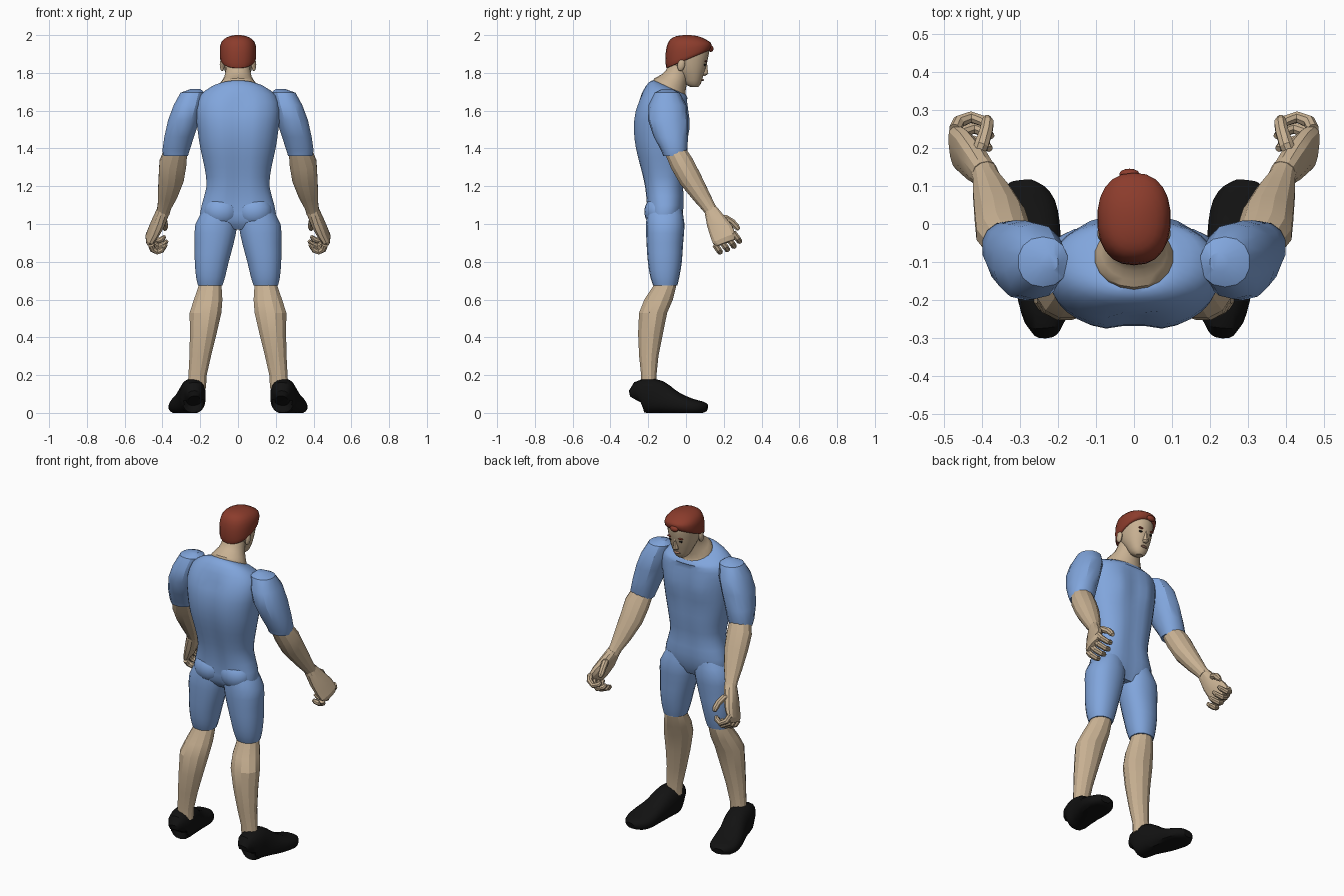
import bpy, bmesh, math
from mathutils import Vector, Matrix


def material(name, rgb):
    m = bpy.data.materials.new(name)
    m.diffuse_color = (*rgb, 1)
    return m


SUIT = material("blue cloth", (0.22, 0.38, 0.72))
SKIN = material("skin", (0.58, 0.44, 0.29))
HAIR = material("red hair", (0.26, 0.045, 0.025))
BLACK = material("black", (0.006, 0.006, 0.006))
LIPS = material("lips", (0.42, 0.22, 0.15))


def finish(name, bm, mat, mirror=False, angle=30):
    bmesh.ops.recalc_face_normals(bm, faces=bm.faces)
    me = bpy.data.meshes.new(name)
    bm.to_mesh(me)
    bm.free()
    me.materials.append(mat)
    ob = bpy.data.objects.new(name, me)
    bpy.context.collection.objects.link(ob)
    if mirror:
        mod = ob.modifiers.new("mirror", 'MIRROR')
        mod.use_clip = False
        mod.use_mirror_merge = False
    if angle:
        bpy.ops.object.select_all(action='DESELECT')
        ob.select_set(True)
        bpy.context.view_layer.objects.active = ob
        bpy.ops.object.shade_smooth_by_angle(angle=math.radians(angle))
    return ob


def refine(rings, sub):
    """Catmull-Rom interpolation of the ring values."""
    rows = [tuple(r) + (0,) * (6 - len(r)) for r in rings]
    out = []
    for i in range(len(rows) - 1):
        p = [rows[max(0, min(len(rows) - 1, i + k))] for k in (-1, 0, 1, 2)]
        for s in range(sub):
            t = s / sub
            out.append([0.5 * (2 * b + (c - a) * t + (2 * a - 5 * b + 4 * c - d) * t * t
                               + (3 * b - a - 3 * c + d) * t ** 3) for a, b, c, d in zip(*p)])
    return out + [list(rows[-1])]


def loft(name, rings, mat, n=14, sub=2, power=2.0, ref=None, mirror=False, angle=30, sculpt=None):
    """Rings are (x, y, z, radius, radius, slope); with ref they stand square to the path."""
    rows = refine(rings, sub)
    bm = bmesh.new()
    loops = []
    for i, (x, y, z, ra, rb, slope) in enumerate(rows):
        c = Vector((x, y, z))
        u, v = Vector((1, 0, 0)), Vector((0, 1, slope))
        if ref:
            a, b = rows[max(0, i - 1)], rows[min(len(rows) - 1, i + 1)]
            t = (Vector(b[:3]) - Vector(a[:3])).normalized()
            u = Vector(ref)
            u = (u - t * u.dot(t)).normalized()
            v = t.cross(u)
        loop = []
        for k in range(n):
            w = 2 * math.pi * (k + 0.5) / n
            ca, sa = math.cos(w), math.sin(w)
            ca = math.copysign(abs(ca) ** (2 / power), ca)
            sa = math.copysign(abs(sa) ** (2 / power), sa)
            p = c + u * (ra * ca) + v * (rb * sa)
            if sculpt:
                p = sculpt(p)
            loop.append(bm.verts.new(p))
        loops.append(loop)
    for a, b in zip(loops, loops[1:]):
        for k in range(n):
            bm.faces.new((a[k], a[(k + 1) % n], b[(k + 1) % n], b[k]))
    bm.faces.new(loops[0])
    bm.faces.new(loops[-1])
    return finish(name, bm, mat, mirror, angle)


def ball(name, loc, size, mat, mirror=False, tilt=0, seg=14):
    bm = bmesh.new()
    m = Matrix.Translation(loc) @ Matrix.Rotation(tilt, 4, 'X') @ Matrix.Diagonal((*size, 1))
    bmesh.ops.create_uvsphere(bm, u_segments=seg, v_segments=seg // 2 + 1, radius=1, matrix=m)
    return finish(name, bm, mat, mirror)


# torso, with a spine groove behind and a breastbone groove in front
def muscles(p):
    if p.z < 1.66:
        groove = math.exp(-(p.x / 0.045) ** 2)
        if p.y < -0.16:
            p.y += 0.02 * groove
        elif p.y > -0.06:
            p.y -= 0.012 * groove
            p.y += 0.012 * math.exp(-((abs(p.x) - 0.09) / 0.05) ** 2 - ((p.z - 1.53) / 0.07) ** 2)
    return p


loft("torso", [(0, -.11, .97, .10, .07), (0, -.115, 1.02, .195, .095), (0, -.11, 1.1, .193, .103),
               (0, -.117, 1.2, .167, .108), (0, -.123, 1.3, .178, .125), (0, -.132, 1.4, .2, .14),
               (0, -.134, 1.5, .215, .149), (0, -.129, 1.6, .225, .143), (0, -.112, 1.675, .205, .122, -.15),
               (0, -.095, 1.71, .15, .102, -.4), (0, -.086, 1.722, .1, .085, -.45)],
     SUIT, n=32, power=2.3, sculpt=muscles)
ball("buttock", (-.088, -.145, 1.065), (.095, .076, .085), SUIT, True, seg=18)

# shorts and sleeves
loft("thigh", [(-.1, -.112, 1.08, .08, .09), (-.115, -.11, 1.0, .112, .102), (-.126, -.112, .9, .105, .097),
               (-.139, -.112, .8, .091, .09), (-.145, -.112, .72, .078, .077), (-.147, -.11, .675, .066, .064)],
     SUIT, n=18, power=2.2, mirror=True)
loft("sleeve", [(-.225, -.1, 1.715, .025, .025), (-.24, -.1, 1.695, .066, .066), (-.262, -.098, 1.63, .08, .1),
                (-.287, -.096, 1.55, .085, .105), (-.312, -.08, 1.46, .08, .09), (-.328, -.062, 1.39, .074, .07),
                (-.33, -.06, 1.36, .066, .06)],
     SUIT, n=14, sub=1, power=2.2, mirror=True)

# bare lower legs and shoes
loft("lower_leg", [(-.146, -.11, .71, .055, .055), (-.148, -.113, .67, .063, .063), (-.158, -.145, .6, .078, .078),
                   (-.172, -.174, .53, .087, .077), (-.184, -.188, .42, .073, .068), (-.2, -.197, .3, .059, .053),
                   (-.214, -.197, .2, .05, .042), (-.218, -.197, .13, .05, .042)],
     SKIN, n=12, sub=1, mirror=True, angle=20)


def on_ground(p):
    p.z = max(p.z, 0.0)
    return p


loft("shoe", [(-.232, -.262, .07, .03, .04), (-.234, -.247, .087, .056, .08), (-.238, -.2, .09, .068, .092),
              (-.245, -.145, .083, .07, .088), (-.262, -.08, .058, .074, .068), (-.278, -.01, .04, .084, .05),
              (-.288, .05, .03, .081, .04), (-.295, .09, .03, .06, .03), (-.298, .112, .026, .03, .018)],
     BLACK, n=18, power=2.5, ref=(1, 0, 0), mirror=True, sculpt=on_ground)

# forearms and curled hands
loft("forearm", [(-.325, -.065, 1.4, .06, .055), (-.345, -.022, 1.32, .074, .064), (-.354, .022, 1.24, .069, .062),
                 (-.374, .08, 1.15, .053, .048), (-.39, .12, 1.09, .037, .037), (-.397, .14, 1.06, .036, .036)],
     SKIN, n=12, sub=1, ref=(1, 0, 0), mirror=True, angle=20)
loft("palm", [(-.394, .132, 1.075, .036, .034), (-.42, .162, 1.01, .055, .036), (-.446, .188, .96, .066, .03),
              (-.468, .203, .92, .066, .022), (-.473, .21, .9, .05, .014)],
     SKIN, n=12, sub=1, power=2.4, ref=(0, .8, .6), mirror=True, angle=20)


def digit(name, points, r):
    loft(name, [(*p, r * s, r * s) for p, s in zip(points, (1, 1.05, .95, .9, .55))],
         SKIN, n=8, sub=1, ref=(0, .8, .6) if name != "thumb" else (1, 0, 0), mirror=True, angle=20)


for i, size in enumerate((1, 1.1, 1.0, .8)):
    k = Vector((-.472 + .004 * i, .25 - .032 * i, .955 - .022 * i))
    steps = ((0, 0, 0), (.01, .02, -.028), (.042, .032, -.045), (.072, .022, -.034), (.084, .012, -.02))
    digit("finger", [k + Vector(s) * size for s in steps], .0165)
digit("thumb", [(-.42, .165, 1.025), (-.402, .21, 1.03), (-.39, .245, 1.01), (-.386, .268, .985),
                (-.388, .28, .97)], .019)

# neck and head, leaning forward
loft("neck", [(0, -.085, 1.712, .106, .088, -.45), (0, -.085, 1.735, .1, .082, -.45), (0, -.058, 1.775, .074, .066, -.3),
              (0, -.035, 1.83, .064, .062), (0, -.015, 1.88, .06, .06)], SKIN, n=18)
loft("head", [(0, .045, 1.724, .022, .018), (0, .036, 1.742, .042, .042), (0, .03, 1.78, .06, .06),
              (0, .017, 1.82, .074, .086), (0, .01, 1.87, .083, .105), (0, .01, 1.92, .086, .112),
              (0, .01, 1.96, .075, .095), (0, .01, 1.985, .045, .055)], SKIN, n=22, power=2.15)
loft("nose", [(0, .1, 1.86, .008, .012), (0, .098, 1.825, .011, .017), (0, .094, 1.795, .017, .026),
              (0, .09, 1.784, .011, .012)], SKIN, n=8, sub=1)
ball("ear", (-.084, -.025, 1.843), (.013, .02, .034), SKIN, True, -.2)
ball("brow", (-.034, .104, 1.862), (.02, .007, .005), HAIR, True)
ball("eye", (-.033, .098, 1.843), (.013, .007, .006), BLACK, True)
ball("mouth", (0, .087, 1.763), (.023, .008, .006), LIPS)
ball("chin", (0, .055, 1.74), (.025, .018, .016), SKIN)

# hair cap with a small tuft over the forehead
loft("hair", [(0, .01, 1.872, .088, .112, .42), (0, .012, 1.88, .095, .118, .4), (0, .013, 1.91, .097, .122, .27),
              (0, .014, 1.948, .094, .117, .1), (0, .01, 1.978, .076, .093), (0, .006, 1.995, .042, .055),
              (0, .005, 2.0, .012, .015)], HAIR, n=22, power=2.3)
ball("hair_tuft", (-.012, .131, 1.928), (.027, .015, .017), HAIR)
